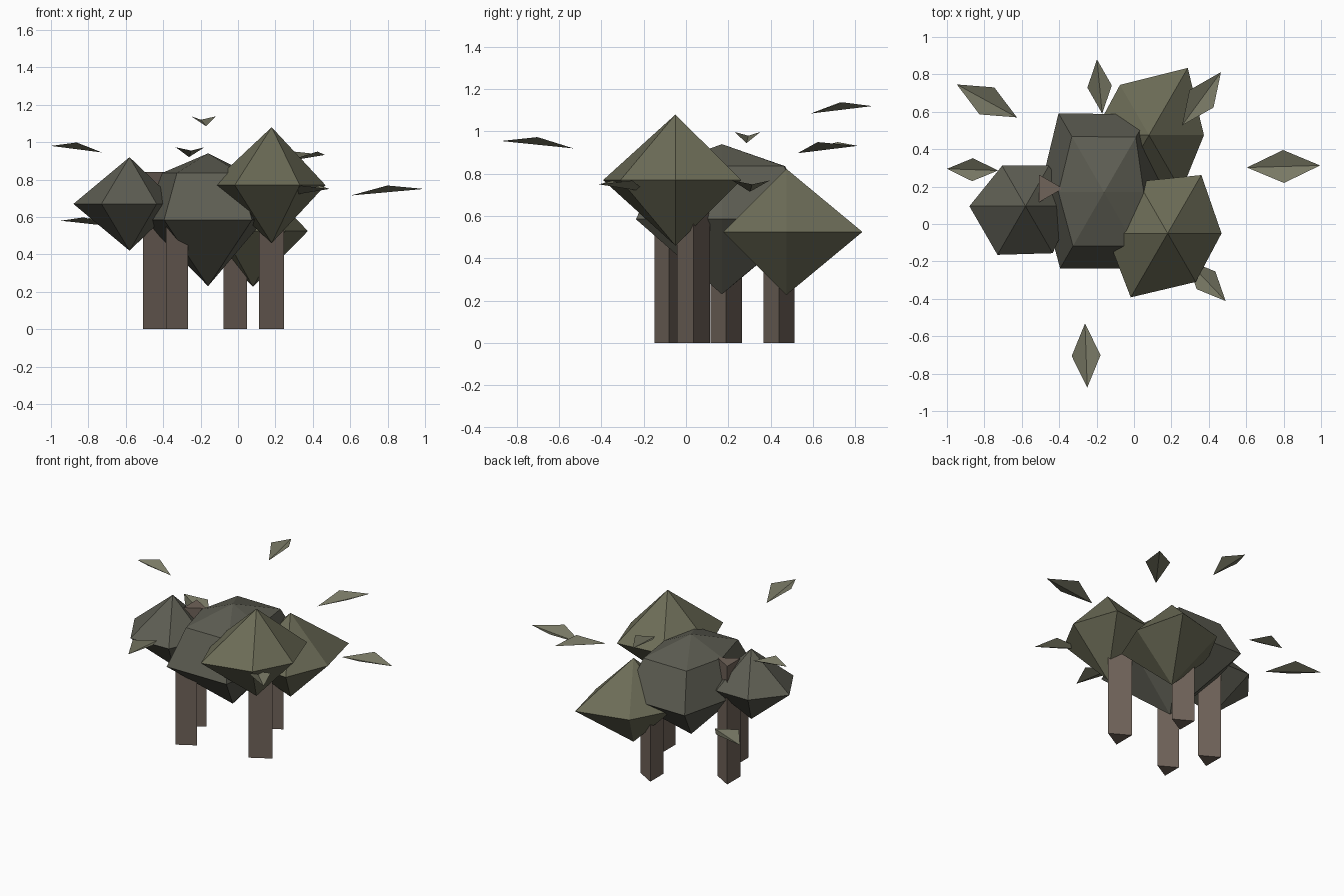
import bpy
import math
from mathutils import Vector

if "Cube" in bpy.data.objects:
    bpy.data.objects.remove(bpy.data.objects["Cube"])


def material(name, rgb):
    m = bpy.data.materials.new(name)
    m.diffuse_color = (*rgb, 1)
    m.use_nodes = True
    m.node_tree.nodes["Principled BSDF"].inputs["Base Color"].default_value = m.diffuse_color
    return m


OLIVE = material("olive_foliage", (0.15, 0.15, 0.095))
GREY_GREEN = material("grey_green_foliage", (0.11, 0.11, 0.085))
BARK = material("bark", (0.16, 0.125, 0.10))
LEAF = material("leaf_green", (0.19, 0.19, 0.13))


def build(name, verts, faces, mat):
    mesh = bpy.data.meshes.new(name)
    mesh.from_pydata(verts, [], faces)
    mesh.update()
    mesh.materials.append(mat)
    ob = bpy.data.objects.new(name, mesh)
    bpy.context.collection.objects.link(ob)
    return ob


def ring(center, radii, z):
    n = len(radii)
    return [(center[0] + r * math.cos(2 * math.pi * i / n),
             center[1] + r * math.sin(2 * math.pi * i / n), z)
            for i, r in enumerate(radii)]


def crown(name, x, y, z, half, radii, mat, dome=False):
    """Six-sided faceted crown: cone below, cone or two-step dome above."""
    n = len(radii)
    verts = ring((x, y), radii, z)
    faces = []
    top = 0
    if dome:
        s = math.sin(math.pi / 4)
        verts += ring((x, y), [r * s for r in radii], z + half * s)
        faces += [(i, (i + 1) % n, n + (i + 1) % n, n + i) for i in range(n)]
        top = n
    low, high = len(verts), len(verts) + 1
    verts += [(x, y, z - half), (x, y, z + half)]
    faces += [((i + 1) % n, i, low) for i in range(n)]
    faces += [(top + i, top + (i + 1) % n, high) for i in range(n)]
    build(name, verts, faces, mat)


def trunk(name, x, y, r, height):
    """Straight three-sided post."""
    verts = ring((x, y), [r] * 3, 0) + ring((x, y), [r] * 3, height)
    faces = [(i, (i + 1) % 3, 3 + (i + 1) % 3, 3 + i) for i in range(3)]
    build(name, verts, faces + [(2, 1, 0), (3, 4, 5)], BARK)


def leaf(name, inner, outer, z):
    """Folded diamond: side corners raised above the long crease."""
    a = Vector((*inner, z))
    b = Vector((*outer, z + 0.035))
    d = b - a
    side = Vector((-d.y, d.x, 0)) * 0.225
    mid = (a + b) / 2
    mid.z = z + 0.053
    build(name, [a, mid - side, b, mid + side], [(0, 1, 2), (0, 2, 3)], LEAF)


# Crowns (radii listed counter-clockwise from +x)
crown("crown_center", -0.16, 0.17, 0.585, 0.355,
      (0.30, 0.48, 0.487, 0.345, 0.47, 0.47), GREY_GREEN, dome=True)
crown("crown_front_right", 0.18, -0.05, 0.77, 0.31,
      (0.288, 0.36, 0.32, 0.33, 0.395, 0.30), OLIVE)
crown("crown_left", -0.58, 0.095, 0.67, 0.25,
      (0.26, 0.25, 0.25, 0.30, 0.30, 0.29), GREY_GREEN)
crown("crown_back_right", 0.08, 0.475, 0.525, 0.298,
      (0.294, 0.415, 0.31, 0.30, 0.33, 0.345), OLIVE)

# Trunks
trunk("trunk_front_right", 0.157, 0.035, 0.09, 0.75)
trunk("trunk_back_right", -0.036, 0.44, 0.085, 0.60)
trunk("trunk_left", -0.466, 0.19, 0.086, 0.84)
trunk("trunk_front_left", -0.346, -0.08, 0.08, 0.58)

# Floating leaves: inner tip, outer tip, inner height
LEAVES = [
    ((-0.626, 0.57), (-0.947, 0.746), 0.545),
    ((-0.727, 0.286), (-1.0, 0.295), 0.945),
    ((-0.17, 0.59), (-0.198, 0.88), 1.085),
    ((0.257, 0.527), (0.465, 0.812), 0.897),
    ((0.604, 0.302), (0.995, 0.313), 0.715),
    ((0.28, -0.19), (0.49, -0.412), 0.715),
    ((-0.262, -0.532), (-0.25, -0.875), 0.92),
]
for i, (inner, outer, z) in enumerate(LEAVES):
    leaf(f"leaf_{i + 1}", inner, outer, z)
